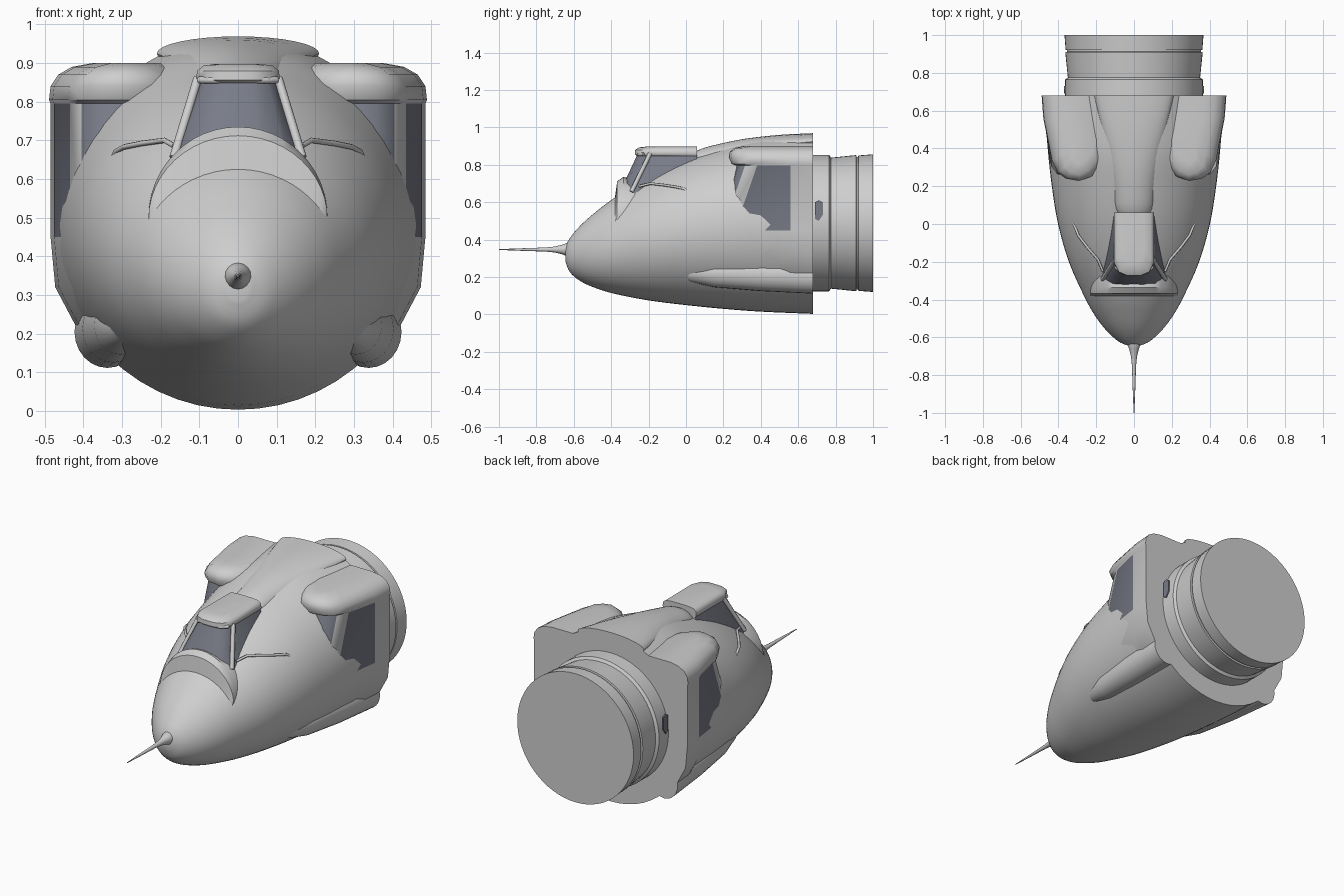
import bpy, bmesh, math
from mathutils import Vector

if "Cube" in bpy.data.objects:
    bpy.data.objects.remove(bpy.data.objects["Cube"])


def material(name, rgb):
    m = bpy.data.materials.new(name)
    m.diffuse_color = (*rgb, 1)
    m.use_nodes = True
    m.node_tree.nodes["Principled BSDF"].inputs["Base Color"].default_value = m.diffuse_color
    return m


GREY = material("fuselage grey", (0.62, 0.62, 0.62))
GLASS = material("window glass", (0.19, 0.20, 0.245))


def grid(name, rows, closed=True, caps=(True, True), glass=None, mirror=False, angle=35):
    """Skin a list of point rows; glass(i, j) picks the glazed cells."""
    bm = bmesh.new()
    vs = [[bm.verts.new(p) for p in r] for r in rows]
    n = len(rows[0])
    for i in range(len(rows) - 1):
        for j in range(n if closed else n - 1):
            k = (j + 1) % n
            f = bm.faces.new((vs[i][j], vs[i][k], vs[i + 1][k], vs[i + 1][j]))
            if glass and glass(i, j):
                f.material_index = 1
    if caps[0]:
        bm.faces.new(vs[0][::-1])
    if caps[1]:
        bm.faces.new(vs[-1])
    bmesh.ops.recalc_face_normals(bm, faces=bm.faces)
    me = bpy.data.meshes.new(name)
    bm.to_mesh(me)
    bm.free()
    ob = bpy.data.objects.new(name, me)
    bpy.context.collection.objects.link(ob)
    me.materials.append(GREY)
    me.materials.append(GLASS)
    if mirror:
        ob.modifiers.new("mirror", "MIRROR").use_mirror_merge = False
    bpy.ops.object.select_all(action="DESELECT")
    ob.select_set(True)
    bpy.context.view_layer.objects.active = ob
    bpy.ops.object.shade_smooth_by_angle(angle=math.radians(angle))
    return ob


def refine(st, steps=4):
    """Smooth curve through the given stations."""
    out = []
    for i in range(len(st) - 1):
        p = [Vector(st[max(0, min(len(st) - 1, i + d))]) for d in (-1, 0, 1, 2)]
        for s in range(steps):
            t = s / steps
            out.append(0.5 * (2 * p[1] + (p[2] - p[0]) * t
                              + (2 * p[0] - 5 * p[1] + 4 * p[2] - p[3]) * t * t
                              + (3 * p[1] - p[0] - 3 * p[2] + p[3]) * t ** 3))
    return out + [Vector(st[-1])]


def ellipse(y, w, lo, hi, n=48):
    return [(w * math.cos(a), y, (lo + hi) / 2 + (hi - lo) / 2 * math.sin(a))
            for a in (2 * math.pi * k / n for k in range(n))]


def lathe(name, profile, z, n=48):
    return grid(name, [ellipse(y, r, z - r, z + r, n) for y, r in profile])


def tube(name, pts, r, mirror=True):
    cu = bpy.data.curves.new(name, "CURVE")
    cu.dimensions = "3D"
    cu.bevel_depth = r
    cu.bevel_resolution = 2
    cu.use_fill_caps = True
    sp = cu.splines.new("POLY")
    sp.points.add(len(pts) - 1)
    for q, p in zip(sp.points, pts):
        q.co = (*p, 1)
    ob = bpy.data.objects.new(name, cu)
    bpy.context.collection.objects.link(ob)
    cu.materials.append(GREY)
    if mirror:
        ob.modifiers.new("mirror", "MIRROR")
    return ob


# Main fuselage: stations of y, half width, bottom, top
body = [(-0.645, .03, .285, .36), (-.62, .085, .225, .41), (-.56, .15, .175, .48),
        (-.48, .21, .14, .55), (-.38, .265, .11, .625), (-.2, .345, .075, .735),
        (0, .402, .05, .825), (.2, .435, .03, .89), (.4, .457, .015, .94),
        (.68, .478, .003, .965)]


def station(s):
    y, w, lo, hi = s
    return ellipse(y, w, lo, hi, 56)


# Vector supports four components, one per station value
grid("fuselage", [station(s) for s in refine(body)])

# Raised spine behind the cab
spine = [(.02, .06, .78, .85), (.08, .10, .76, .885), (.18, .115, .76, .912),
         (.32, .135, .8, .94), (.5, .17, .85, .96), (.68, .21, .88, .969)]
grid("dorsal_spine", [ellipse(*s, 32) for s in refine(spine, 3)])

# Nose probe and rear plug
lathe("nose_probe", [(-1, .002), (-.9, .006), (-.75, .011), (-.7, .016), (-.66, .026),
                     (-.635, .036), (-.6, .036)], .347, 16)
lathe("rear_plug", [(.66, .365), (.765, .365), (.775, .35), (.91, .364), (.912, .355),
                    (.92, .355), (.922, .362), (1, .368)], .488, 64)

# Side cabins: stacked plan outlines, z, front y, inset
layers = [(.14, .42, .13), (.22, .34, .065), (.32, .26, .012), (.45, .15, 0),
          (.795, .27, 0), (.805, .245, -.004), (.84, .228, 0), (.87, .235, .02),
          (.89, .26, .055), (.90, .31, .11)]


def cabin_outline(z, yf, i):
    return [(.12, .68, z), (.15 + i * .4, yf + .16, z), (.175 + i * .4, yf + .08, z),
            (.22 + i * .4, yf + .025, z), (.29, yf, z), (.36 - i * .5, yf + .012, z),
            (.405 - i * .7, yf + .045, z), (.435 - i, yf + .11, z),
            (.476 - i, .56, z), (.485 - i, .68, z)]


grid("side_cabin", [cabin_outline(*l) for l in layers],
     glass=lambda i, j: i == 3 and j in (3, 4, 5, 7), mirror=True, angle=40)

# Front cab: stacked half outlines mirrored into full loops
def cab_outline(z, yf, w):
    half = [(w * .35, yf + .004), (w * .75, yf + .022), (w, yf + .075), (w * .98, .06)]
    return [(x, y, z) for x, y in half] + [(-x, y, z) for x, y in half[::-1]]


grid("cab_glazing", [cab_outline(.64, -.365, .172), cab_outline(.852, -.265, .1)],
     glass=lambda i, j: j != 3, angle=40)
roof = [(.848, -.268, .103), (.856, -.278, .108), (.88, -.276, .106),
        (.893, -.255, .09), (.898, -.21, .055)]
grid("cab_roof", [cab_outline(*r) for r in roof], angle=50)
tube("cab_pillar", [(.166, -.292, .655), (.104, -.192, .86)], .012)
tube("windscreen_header", [(-.1, -.225, .856), (-.07, -.255, .856), (.07, -.255, .856),
                           (.1, -.225, .856)], .009, False)

# Crescent fairing under the windscreen
def arc(y, w, z0, top, n=24):
    return [(w * math.sin(a), y, z0 + (top - z0) * math.cos(a))
            for a in (math.pi * (k / n - .5) for k in range(n + 1))]


grid("windscreen_fairing", [
    [(.232 * t, -.38, .3675 + .2575 * math.sqrt(1 - (.232 * t / .265) ** 2))
     for t in (math.sin(math.pi * (k / 24 - .5)) for k in range(25))],
    arc(-.368, .232, .495, .712), arc(-.335, .232, .5, .735),
    arc(-.2, .215, .52, .70), arc(-.1, .2, .52, .66)],
    closed=False, caps=(False, False))

# Curved ledges beside the cab
tube("cab_ledge", [(.165, -.25, .685), (.19, -.19, .70), (.25, -.12, .692), (.295, -.06, .683),
                   (.315, -.01, .672), (.33, .02, .645)], .007)

# Low side bulges
bulge = [(-.06, .01), (.02, .045), (.15, .068), (.4, .08), (.68, .085)]
grid("lower_bulge", [[(x + .265 + .17 * (y + .06) ** .5 * .5, y, z + .225 - .03 * y)
                      for x, _, z in ellipse(y, r, -r * 1.1, r * 1.1, 24)]
                     for y, r in bulge], mirror=True)

# Small portholes on the rear plug
grid("plug_window", [[(x, y, z) for y, z in ((.69, .51), (.71, .5), (.73, .53),
                                            (.73, .6), (.71, .61), (.69, .6))]
                     for x in (.362, .37)], glass=lambda i, j: True, mirror=True)
for poly in bpy.data.objects["plug_window"].data.polygons:
    poly.material_index = 1
